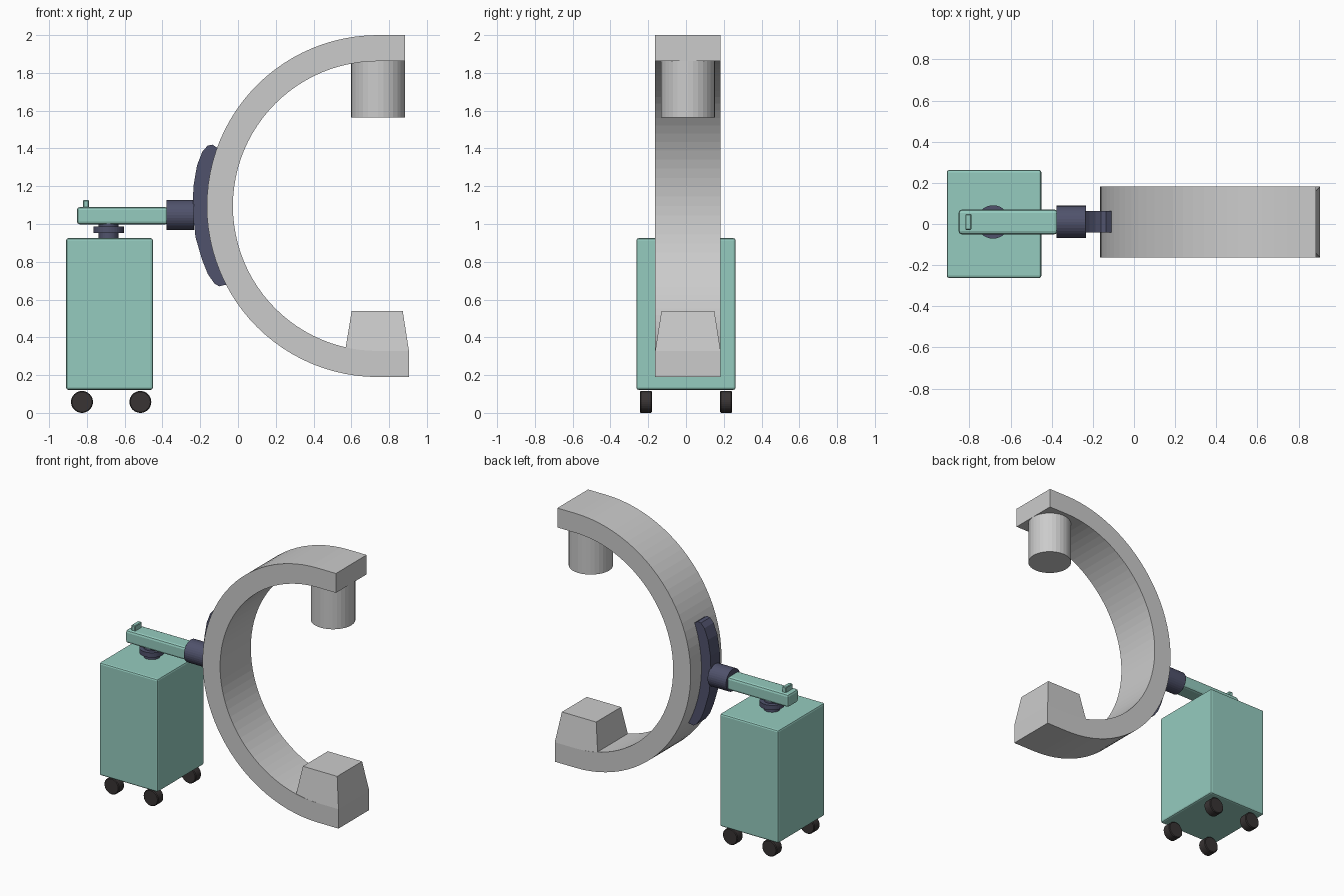
import bpy, bmesh
from math import pi, sin, cos
from mathutils import Matrix, Vector

cube = bpy.data.objects.get("Cube")
if cube:
    bpy.data.objects.remove(cube, do_unlink=True)


def material(name, rgb):
    m = bpy.data.materials.new(name)
    m.use_nodes = True
    m.diffuse_color = (*rgb, 1)
    m.node_tree.nodes["Principled BSDF"].inputs["Base Color"].default_value = (*rgb, 1)
    return m


TEAL = material("teal paint", (0.30, 0.60, 0.52))
NAVY = material("dark slate blue", (0.08, 0.085, 0.15))
GREY = material("light grey", (0.60, 0.60, 0.60))
BLACK = material("wheel black", (0.04, 0.034, 0.034))
MID_Y = 0.01      # centre plane of the arm and arc
WIDTH = 0.346     # arc width


def finish(name, bm, mat, bevel=0, segments=1):
    bmesh.ops.recalc_face_normals(bm, faces=bm.faces)
    mesh = bpy.data.meshes.new(name)
    bm.to_mesh(mesh)
    bm.free()
    mesh.materials.append(mat)
    ob = bpy.data.objects.new(name, mesh)
    bpy.context.collection.objects.link(ob)
    if bevel:
        mod = ob.modifiers.new("bevel", "BEVEL")
        mod.width, mod.segments = bevel, segments
        mod.limit_method = "ANGLE"
    return ob


def box(name, lo, hi, mat, bevel=0, segments=1):
    lo, hi = Vector(lo), Vector(hi)
    bm = bmesh.new()
    bmesh.ops.create_cube(bm, size=1, matrix=Matrix.Translation((lo + hi) / 2)
                          @ Matrix.Diagonal((*(hi - lo), 1)))
    return finish(name, bm, mat, bevel, segments)


def cylinder(name, centre, radius, depth, axis, mat, bevel=0, sides=32):
    turn = {"X": Matrix.Rotation(pi / 2, 4, "Y"),
            "Y": Matrix.Rotation(pi / 2, 4, "X"), "Z": Matrix()}[axis]
    bm = bmesh.new()
    bmesh.ops.create_cone(bm, cap_ends=True, segments=sides, radius1=radius, radius2=radius,
                          depth=depth, matrix=Matrix.Translation(centre) @ turn)
    return finish(name, bm, mat, bevel)


def extrude_xz(name, points, width, mat, bevel=0):
    bm = bmesh.new()
    face = bm.faces.new([bm.verts.new((x, MID_Y - width / 2, z)) for x, z in points])
    new = bmesh.ops.extrude_face_region(bm, geom=[face])["geom"]
    bmesh.ops.translate(bm, vec=(0, width, 0),
                        verts=[v for v in new if isinstance(v, bmesh.types.BMVert)])
    return finish(name, bm, mat, bevel)


# Cabinet on four wheels
box("cabinet", (-0.91, -0.263, 0.122), (-0.45, 0.263, 0.925), TEAL, 0.012, 2)
for x, end in ((-0.826, "outer"), (-0.517, "inner")):
    for y, side in ((-0.212, "front"), (0.212, "back")):
        cylinder(f"{side}_{end}_wheel", (x, y, 0.058), 0.058, 0.064, "Y", BLACK, 0.005)

# Swivel and support arm
cylinder("swivel_post", (-0.685, MID_Y, 0.962), 0.053, 0.09, "Z", NAVY)
cylinder("swivel_disc", (-0.685, MID_Y, 0.97), 0.081, 0.034, "Z", NAVY)
box("support_arm", (-0.853, MID_Y - 0.06, 0.998), (-0.37, MID_Y + 0.06, 1.09), TEAL, 0.016, 2)
box("arm_knob", (-0.82, MID_Y - 0.038, 1.07), (-0.79, MID_Y + 0.038, 1.127), TEAL, 0.004)
cylinder("arm_coupling", (-0.305, MID_Y, 1.048), 0.079, 0.145, "X", NAVY)

# Crescent bracket holding the arc
crescent = [(-0.058, 0.68), (-0.10, 0.67), (-0.125, 0.685), (-0.16, 0.735), (-0.19, 0.81),
            (-0.225, 0.93), (-0.24, 1.07), (-0.236, 1.2), (-0.217, 1.31), (-0.188, 1.385),
            (-0.16, 1.415), (-0.135, 1.42), (-0.105, 1.40)]
extrude_xz("arc_bracket", crescent, 0.104, NAVY)

# Half-ring arc with straight ends
CX, CZ, OUTER, INNER, STEPS = 0.74, 1.095, 0.905, 0.767, 48
angles = [pi / 2 + pi * i / STEPS for i in range(STEPS + 1)]
bm = bmesh.new()
rows = [[bm.verts.new((CX + r * cos(a), MID_Y + s * WIDTH / 2, CZ + r * sin(a)))
         for r, s in ((OUTER, -1), (OUTER, 1), (INNER, 1), (INNER, -1))] for a in angles]
for a, b in zip(rows, rows[1:]):
    for k in range(4):
        bm.faces.new((a[k], a[k - 1], b[k - 1], b[k]))
bm.faces.new(rows[0])
bm.faces.new(rows[-1])
finish("arc", bm, GREY)
for name, x, z0 in (("upper_arc_end", 0.885, CZ + INNER), ("lower_arc_end", 0.905, CZ - OUTER)):
    box(name, (CX, MID_Y - WIDTH / 2, z0), (x, MID_Y + WIDTH / 2, z0 + OUTER - INNER), GREY)

# Upper source cylinder and tapered lower receiver
cylinder("source_cylinder", (0.742, MID_Y, 1.716), 0.143, 0.302, "Z", GREY)
bm = bmesh.new()
rings = []
for x0, x1, half, z in ((0.567, 0.905, WIDTH / 2, 0.328), (0.602, 0.872, 0.14, 0.54)):
    rings.append([bm.verts.new(p) for p in ((x0, MID_Y - half, z), (x1, MID_Y - half, z),
                                            (x1, MID_Y + half, z), (x0, MID_Y + half, z))])
low, top = rings
bm.faces.new(low)
bm.faces.new(top)
for k in range(4):
    bm.faces.new((low[k - 1], low[k], top[k], top[k - 1]))
finish("receiver", bm, GREY)
